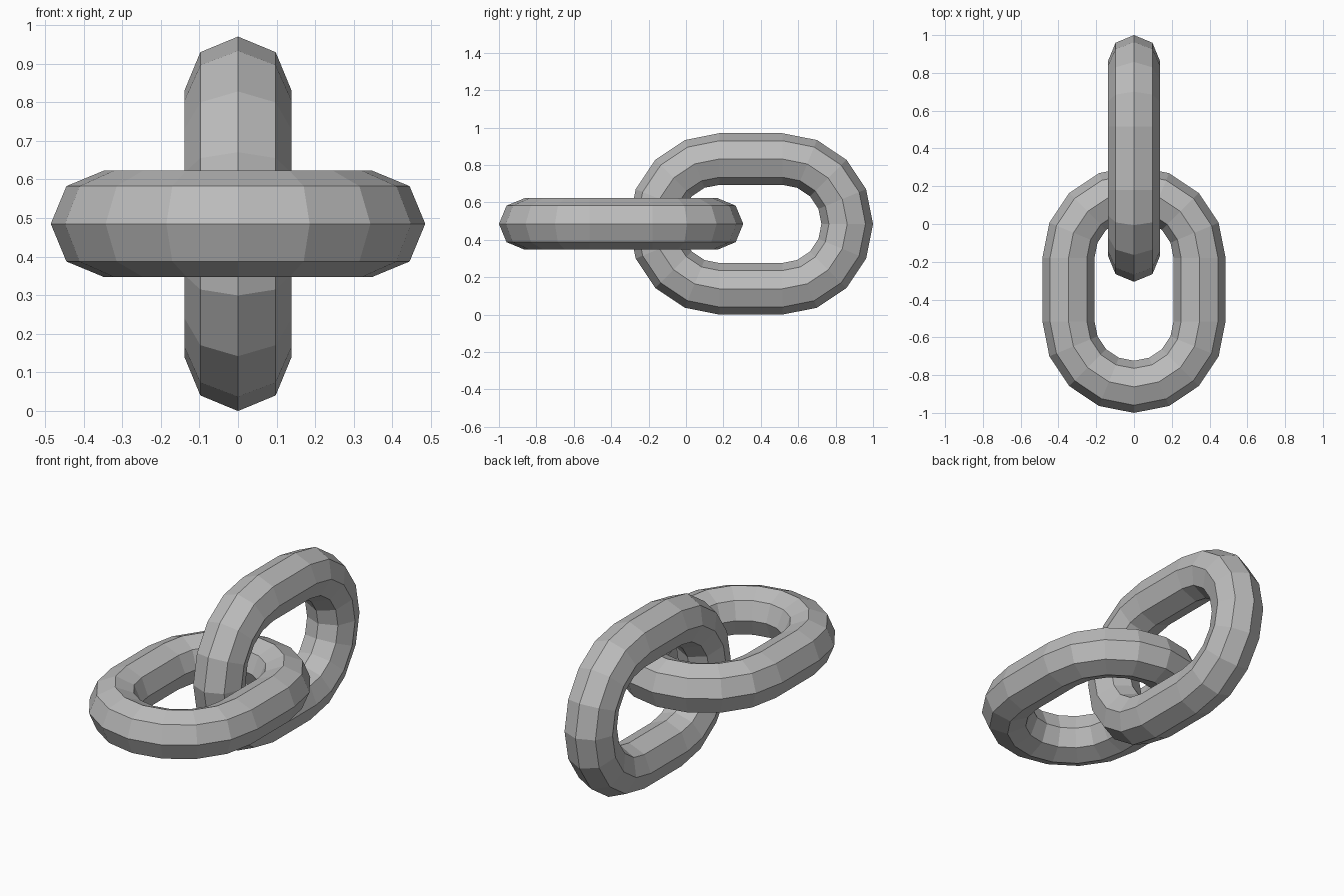
import bpy, bmesh
from math import pi, sin, cos
from mathutils import Vector

cube = bpy.data.objects.get("Cube")
if cube:
    bpy.data.objects.remove(cube, do_unlink=True)

TUBE = 0.138        # tube radius
BEND = 0.347        # centre-line radius of the rounded ends
STRAIGHT = 0.168    # half length of the straight sides
SIDES = 8           # sides around the tube
STEPS = 8           # segments in each rounded end
HEIGHT = 0.485      # height of both link centres

steel = bpy.data.materials.new("grey steel")
steel.use_nodes = True
grey = (0.5, 0.5, 0.5, 1)
steel.diffuse_color = grey
steel.node_tree.nodes["Principled BSDF"].inputs["Base Color"].default_value = grey


def make_link(name, y, roll):
    """Oval chain link, long along y, rolled about its long axis."""
    bm = bmesh.new()
    rings = []
    for end in (1, -1):
        for i in range(STEPS + 1):
            a = pi * i / STEPS + (0 if end > 0 else pi)
            out = Vector((cos(a), sin(a), 0))
            centre = out * BEND + Vector((0, end * STRAIGHT, 0))
            ring = []
            for k in range(SIDES):
                t = 2 * pi * k / SIDES
                offset = out * cos(t) + Vector((0, 0, sin(t)))
                ring.append(bm.verts.new(centre + offset * TUBE))
            rings.append(ring)
    # Skin neighbouring rings into a closed tube
    for r, ring in enumerate(rings):
        after = rings[(r + 1) % len(rings)]
        for k in range(SIDES):
            n = (k + 1) % SIDES
            bm.faces.new((ring[k], after[k], after[n], ring[n]))
    bmesh.ops.recalc_face_normals(bm, faces=bm.faces)
    mesh = bpy.data.meshes.new(name)
    bm.to_mesh(mesh)
    bm.free()
    mesh.materials.append(steel)
    link = bpy.data.objects.new(name, mesh)
    link.location = (0, y, HEIGHT)
    link.rotation_euler = (0, roll, 0)
    bpy.context.collection.objects.link(link)


# Flat link in front, upright link threaded through it behind
make_link("flat_link", -0.347, 0)
make_link("upright_link", 0.347, pi / 2)
